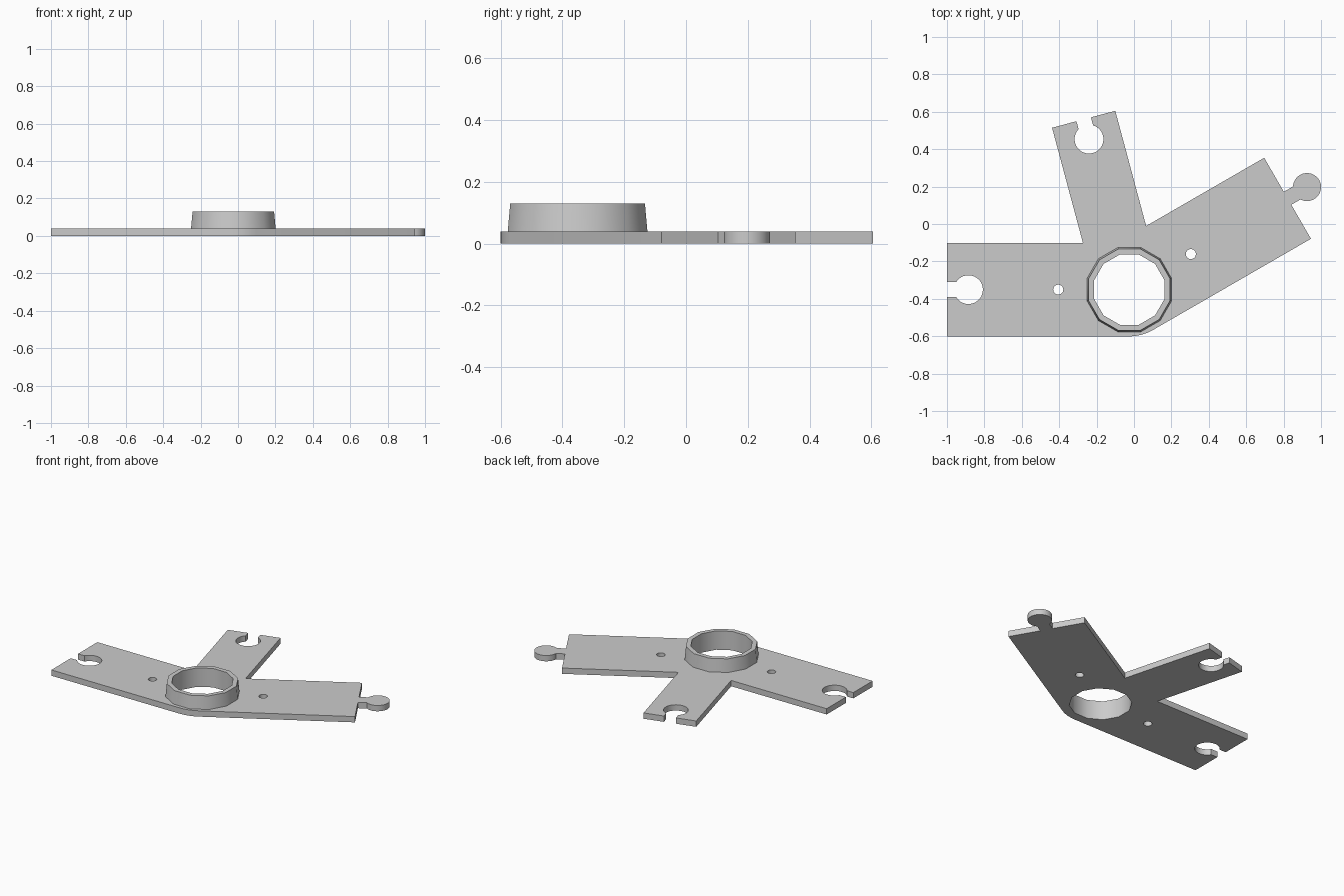
import bpy, bmesh
from math import sin, cos, pi, radians, sqrt, asin
from mathutils import Vector, Matrix

default = bpy.data.objects.get("Cube")
if default:
    bpy.data.objects.remove(default)

HUB = Vector((-0.025, -0.351))
THICK, HALF, BACK_HALF, NECK = 0.04, 0.25, 0.175, 0.04
SOCKET_R, PEG_R, HOLE_R = 0.077, 0.075, 0.027
INNER_R = 0.188 / cos(pi / 12)

grey = bpy.data.materials.new("plain grey")
grey.use_nodes = True
grey.diffuse_color = (0.6, 0.6, 0.6, 1)
grey.node_tree.nodes["Principled BSDF"].inputs["Base Color"].default_value = (0.6, 0.6, 0.6, 1)


def arc(cx, radius, start, end, steps):
    """Points on an arc centred on an arm's axis, at distance cx from the hub."""
    return [Vector((cx + radius * cos(start + (end - start) * i / steps),
                    radius * sin(start + (end - start) * i / steps)))
            for i in range(steps + 1)]


def place(points, degrees):
    turn = Matrix.Rotation(radians(degrees), 2)
    return [HUB + turn @ p for p in points]


def arm_end(length, half, joint):
    """Counter-clockwise end of an arm pointing along +x, with its joint."""
    return ([Vector((length, -half)), Vector((length, -NECK))] + joint
            + [Vector((length, NECK)), Vector((length, half))])


def socket(cx):
    a = asin(NECK / SOCKET_R)
    return arc(cx, SOCKET_R, -a, a - 2 * pi, 32)


def peg(cx):
    a = asin(NECK / PEG_R)
    return arc(cx, PEG_R, a - pi, pi - a, 32)


def edge_cross(deg_a, off_a, deg_b, off_b):
    """Where two arm side edges meet, each offset to the left of its axis."""
    a, b = radians(deg_a), radians(deg_b)
    da, db = Vector((cos(a), sin(a))), Vector((cos(b), sin(b)))
    pa, pb = off_a * Vector((-da.y, da.x)), off_b * Vector((-db.y, db.x))
    t = (pb - pa).cross(db) / da.cross(db) if hasattr(da, "cross") else 0
    return HUB + pa + t * da


# Plate outline: three arms, two inner corners and the rounded outer corner
outline = place(arm_end(0.977, HALF, peg(1.097)), 30)
outline.append(edge_cross(30, HALF, 105, -BACK_HALF))
outline += place(arm_end(0.943, BACK_HALF, socket(0.833)), 105)
outline.append(edge_cross(105, BACK_HALF, 180, -HALF))
outline += place(arm_end(0.975, HALF, socket(0.86)), 180)
outline += place(arc(0, HALF, -pi / 2, -pi / 3, 4), 0)

# Hub opening and pin holes
loops = [outline, place(arc(0, INNER_R, pi / 12, pi / 12 + 2 * pi, 12)[:-1], 0)]
for angle in (30, 180):
    loops.append(place(arc(0.38, HOLE_R, 0, 2 * pi, 20)[:-1], angle))


def finish(obj):
    bm = bmesh.new()
    bm.from_mesh(obj.data)
    bmesh.ops.remove_doubles(bm, verts=bm.verts, dist=0.0001)
    bmesh.ops.recalc_face_normals(bm, faces=bm.faces)
    bm.to_mesh(obj.data)
    bm.free()
    obj.data.materials.clear()
    obj.data.materials.append(grey)
    bpy.ops.object.select_all(action='DESELECT')
    obj.select_set(True)
    bpy.context.view_layer.objects.active = obj
    bpy.ops.object.shade_smooth_by_angle(angle=radians(32))


# Filled flat curve gives the plate its thickness
curve = bpy.data.curves.new("base_plate", 'CURVE')
curve.dimensions = '2D'
curve.fill_mode = 'BOTH'
curve.extrude = THICK / 2
for loop in loops:
    spline = curve.splines.new('POLY')
    spline.points.add(len(loop) - 1)
    for point, p in zip(spline.points, loop):
        point.co = (p.x, p.y, THICK / 2, 1)
    spline.use_cyclic_u = True
plate = bpy.data.objects.new("base_plate", curve)
bpy.context.collection.objects.link(plate)
plate.location.z = THICK / 2
plate.select_set(True)
bpy.context.view_layer.objects.active = plate
bpy.ops.object.convert(target='MESH')
plate = bpy.context.view_layer.objects.active
low = min(v.co.z for v in plate.data.vertices)
plate.data.transform(Matrix.Translation((0, 0, -low)))
plate.location.z = 0
finish(plate)

# Twelve-sided collar, tapering on the outside
bm = bmesh.new()
profile = [(0.226, THICK), (0.218, 0.13), (0.188, 0.13), (0.188, THICK)]
rings = []
for flat, z in profile:
    ring = place(arc(0, flat / cos(pi / 12), pi / 12, pi / 12 + 2 * pi, 12)[:-1], 0)
    rings.append([bm.verts.new((p.x, p.y, z)) for p in ring])
for j in range(4):
    a, b = rings[j], rings[(j + 1) % 4]
    for i in range(12):
        k = (i + 1) % 12
        bm.faces.new((a[i], a[k], b[k], b[i]))
mesh = bpy.data.meshes.new("hub_collar")
bm.to_mesh(mesh)
bm.free()
collar = bpy.data.objects.new("hub_collar", mesh)
bpy.context.collection.objects.link(collar)
finish(collar)
